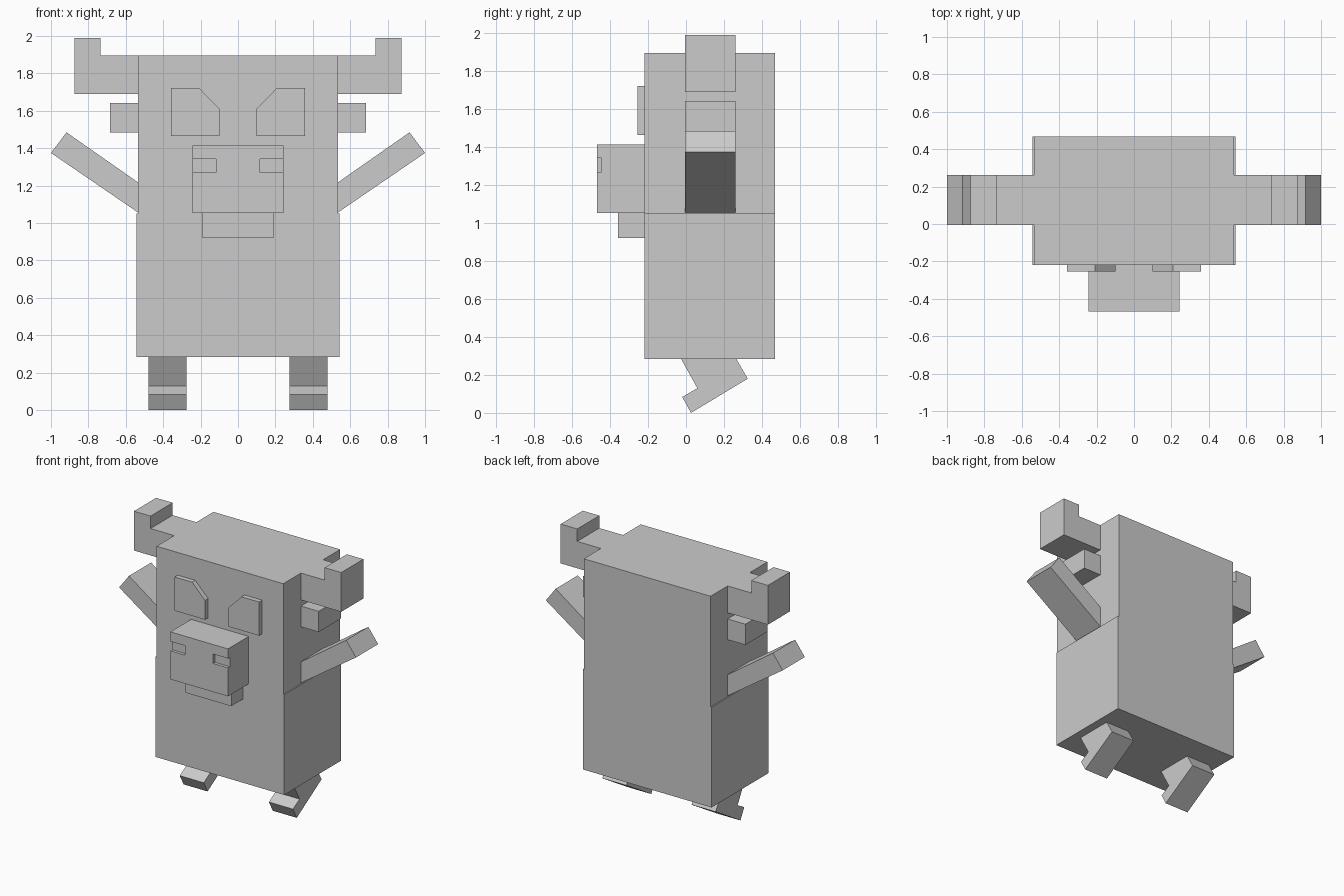
import bpy
import bmesh

cube = bpy.data.objects.get("Cube")
if cube:
    bpy.data.objects.remove(cube, do_unlink=True)

# One plain grey for the whole figure
GREY = (0.6, 0.6, 0.6, 1.0)
grey = bpy.data.materials.new("plain grey")
grey.use_nodes = True
grey.diffuse_color = GREY
bsdf = next(n for n in grey.node_tree.nodes if n.type == "BSDF_PRINCIPLED")
bsdf.inputs["Base Color"].default_value = GREY


def prism(name, outline, place, lo, hi):
    """Extrude a 2D outline from lo to hi; place(u, v, depth) gives the 3D point."""
    bm = bmesh.new()
    near = [bm.verts.new(place(u, v, lo)) for u, v in outline]
    far = [bm.verts.new(place(u, v, hi)) for u, v in outline]
    bm.faces.new(near)
    bm.faces.new(far)
    for i in range(len(outline)):
        j = (i + 1) % len(outline)
        bm.faces.new((near[i], near[j], far[j], far[i]))
    bmesh.ops.recalc_face_normals(bm, faces=bm.faces)
    mesh = bpy.data.meshes.new(name)
    bm.to_mesh(mesh)
    bm.free()
    mesh.materials.append(grey)
    obj = bpy.data.objects.new(name, mesh)
    bpy.context.collection.objects.link(obj)
    return obj


def rect(u0, u1, v0, v1):
    return [(u0, v0), (u1, v0), (u1, v1), (u0, v1)]


def front_prism(name, outline, y0, y1, side=1):
    return prism(name, outline, lambda x, z, y: (side * x, y, z), y0, y1)


# Body: upper half slightly narrower than the lower half
TOP, WAIST, BASE = 1.895, 1.05, 0.285
UPPER, LOWER = 0.535, 0.543
FRONT, BACK = -0.218, 0.468
half = [(LOWER, BASE), (LOWER, WAIST), (UPPER, WAIST), (UPPER, TOP)]
front_prism("body", half + [(-x, z) for x, z in reversed(half)], FRONT, BACK)

# Muzzle and chin
muzzle = front_prism("muzzle", rect(-0.243, 0.243, 1.053, 1.415), -0.468, FRONT)
front_prism("chin", rect(-0.193, 0.193, 0.922, 1.053), -0.357, FRONT)

# Side parts, built once for each side
LIMB_Y = (-0.005, 0.262)
horn = [(UPPER, 1.69), (0.875, 1.69), (0.875, 1.99),
        (0.735, 1.99), (0.735, TOP), (UPPER, TOP)]
ear = rect(UPPER - 0.02, 0.685, 1.485, 1.643)
arm = [(0.525, 1.05), (1.0, 1.375), (0.917, 1.485), (0.525, 1.211)]
eye = [(0.357, 1.465), (0.357, 1.722), (0.208, 1.722), (0.1, 1.612), (0.1, 1.465)]
leg = [(-0.03, 0.292), (0.06, 0.13), (-0.02, 0.084),
       (0.026, 0.0), (0.325, 0.18), (0.261, 0.292)]

for label, side in (("left", 1), ("right", -1)):
    front_prism(label + "_horn", horn, *LIMB_Y, side)
    front_prism(label + "_ear", ear, *LIMB_Y, side)
    front_prism(label + "_arm", arm, *LIMB_Y, side)
    front_prism(label + "_eye", eye, -0.255, FRONT, side)
    prism(label + "_leg", leg, lambda y, z, x: (side * x, y, z), 0.275, 0.478)

    # Nostril notch, cut into the muzzle front and open at its side
    cutter = front_prism(label + "_nostril_cutter",
                         rect(0.118, 0.3, 1.27, 1.342), -0.55, -0.445, side)
    cutter.hide_render = True
    cutter.hide_viewport = True
    cut = muzzle.modifiers.new(label + "_nostril", "BOOLEAN")
    cut.operation = "DIFFERENCE"
    cut.solver = "EXACT"
    cut.object = cutter
